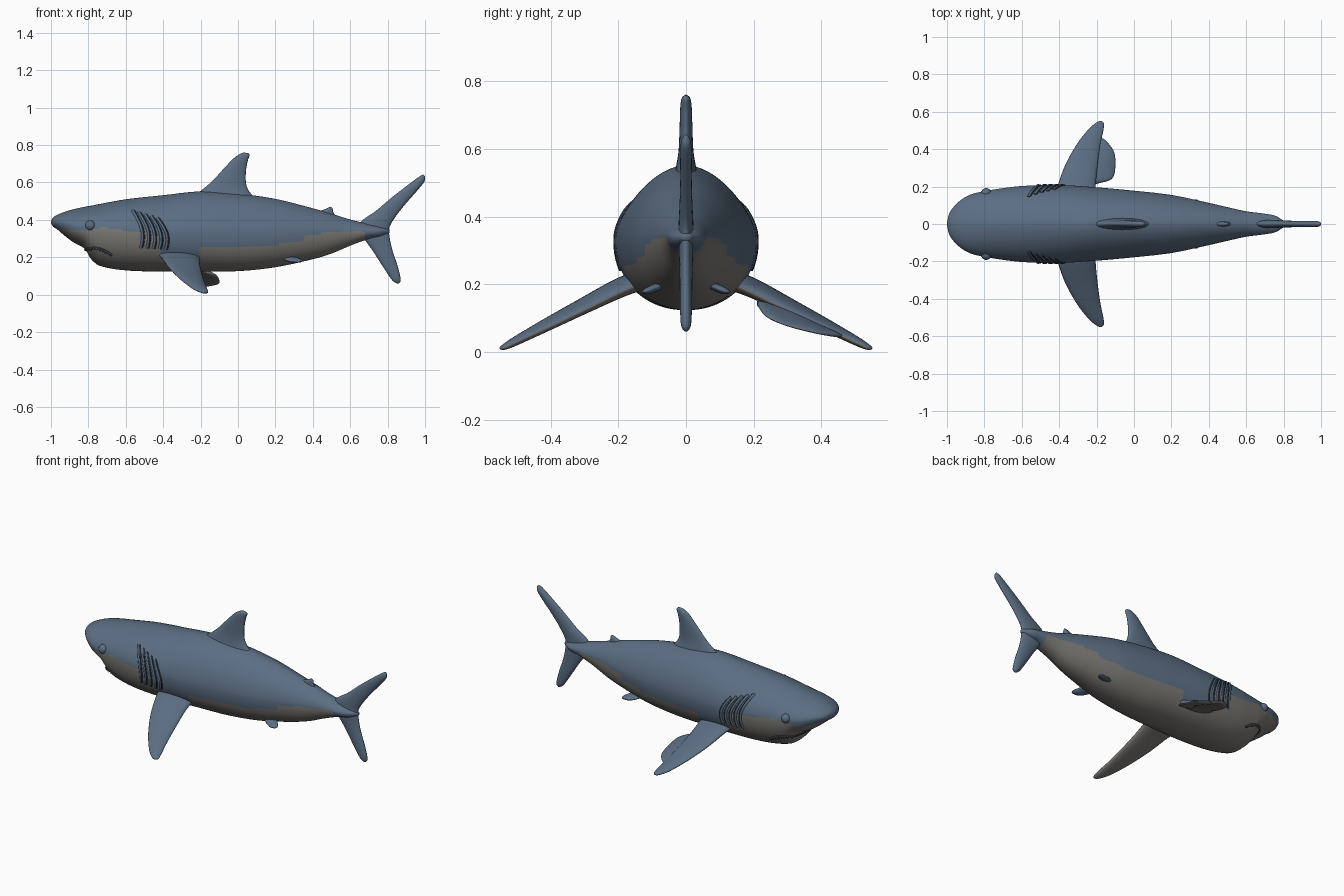
import bpy, bmesh, math
from mathutils import Vector

cube = bpy.data.objects.get("Cube")
if cube:
    bpy.data.objects.remove(cube, do_unlink=True)


def material(name, rgb):
    m = bpy.data.materials.new(name)
    m.use_nodes = True
    m.diffuse_color = (*rgb, 1)
    m.node_tree.nodes["Principled BSDF"].inputs["Base Color"].default_value = (*rgb, 1)
    return m


BLUE = material("slate blue", (.105, .155, .225))
GREY = material("belly grey", (.20, .19, .175))
DARK = material("dark crease", (.03, .04, .055))


def smooth(keys, x):
    """Cubic interpolation through rows of (position, values...)."""
    def slope(i, c):
        a, b = keys[max(i - 1, 0)], keys[min(i + 1, len(keys) - 1)]
        return (b[c] - a[c]) / (b[0] - a[0])
    i = 0
    while i < len(keys) - 2 and x > keys[i + 1][0]:
        i += 1
    a, b = keys[i], keys[i + 1]
    d = b[0] - a[0]
    t = min(max((x - a[0]) / d, 0), 1)
    out = []
    for c in range(1, len(a)):
        out.append((2*t**3 - 3*t*t + 1) * a[c] + (t**3 - 2*t*t + t) * d * slope(i, c)
                   + (3*t*t - 2*t**3) * b[c] + (t**3 - t*t) * d * slope(i + 1, c))
    return out


def loft(name, rings, rule=None):
    """Skin closed rings and cap both ends; rule(face) says which faces are grey."""
    bm = bmesh.new()
    rows = [[bm.verts.new(p) for p in ring] for ring in rings]
    n = len(rows[0])
    for a, b in zip(rows, rows[1:]):
        for j in range(n):
            k = (j + 1) % n
            bm.faces.new((a[j], a[k], b[k], b[j]))
    bm.faces.new(rows[0])
    bm.faces.new(rows[-1])
    bmesh.ops.recalc_face_normals(bm, faces=bm.faces)
    for f in bm.faces:
        f.smooth = True
        if rule and rule(f):
            f.material_index = 1
    mesh = bpy.data.meshes.new(name)
    bm.to_mesh(mesh)
    bm.free()
    for m in (BLUE, GREY):
        mesh.materials.append(m)
    obj = bpy.data.objects.new(name, mesh)
    bpy.context.collection.objects.link(obj)
    return obj


def tube(name, points, radius, mat):
    curve = bpy.data.curves.new(name, 'CURVE')
    curve.dimensions = '3D'
    curve.bevel_depth = radius
    curve.bevel_resolution = 1
    curve.use_fill_caps = True
    spline = curve.splines.new('POLY')
    spline.points.add(len(points) - 1)
    for p, co in zip(spline.points, points):
        p.co = (*co, 1)
    curve.materials.append(mat)
    obj = bpy.data.objects.new(name, curve)
    bpy.context.collection.objects.link(obj)


# Body: position, top, widest height, bottom, half width
BODY = [(-1, .395, .39, .385, .006), (-.99, .412, .39, .365, .05), (-.97, .425, .388, .352, .085),
        (-.93, .442, .382, .318, .125), (-.88, .457, .37, .28, .155), (-.82, .47, .36, .245, .172),
        (-.785, .476, .355, .19, .178), (-.74, .485, .35, .155, .186), (-.6, .51, .34, .13, .203),
        (-.4, .532, .33, .124, .208), (-.2, .552, .325, .124, .196), (0, .54, .325, .126, .178),
        (.2, .512, .325, .147, .155), (.4, .462, .33, .19, .113), (.5, .433, .335, .22, .09),
        (.6, .402, .338, .262, .068), (.7, .378, .34, .298, .055), (.76, .365, .34, .31, .042),
        (.81, .35, .34, .33, .01)]
UPPER, LOWER = 1.75, 2.15


def side_y(x, z):
    top, mid, bottom, width = smooth(BODY, x)
    q, s = (UPPER, (z - mid) / (top - mid)) if z > mid else (LOWER, (mid - z) / (mid - bottom))
    return width * max(0, 1 - min(s, 1) ** q) ** (1 / q)


def body_ring(x, n=96):
    top, mid, bottom, width = smooth(BODY, x)
    ring = []
    for j in range(n):
        a = math.tau * j / n
        c, s = math.cos(a), math.sin(a)
        q, h = (UPPER, top - mid) if s >= 0 else (LOWER, mid - bottom)
        y = math.copysign(abs(c) ** (2 / q), c) * width
        ring.append((x, y, mid + math.copysign(abs(s) ** (2 / q), s) * h))
    return ring


# Height of the edge between back and belly colours
EDGE = [(-1, .365), (-.9, .345), (-.8, .345), (-.72, .36), (-.55, .335), (-.43, .32), (-.41, .2),
        (-.21, .19), (-.2, .255), (.2, .265), (.27, .285), (.34, .28), (.36, .315), (.5, .335),
        (.67, .342), (.7, .2), (1, .2)]


def is_belly(face):
    c = face.calc_center_median()
    for (xa, za), (xb, zb) in zip(EDGE, EDGE[1:]):
        if xa <= c.x <= xb:
            return c.z < za + (zb - za) * (c.x - xa) / (xb - xa)
    return False


stations = [-1 + 1.81 * (i / 170) ** 1.25 for i in range(171)]
loft("body", [body_ring(x) for x in stations], is_belly)


def fin(name, sections, normal, rule=None, steps=5, n=24):
    """Sections run root to tip: leading point, trailing point, half thickness."""
    keys = [(i, *a, *b, t) for i, (a, b, t) in enumerate(sections)]
    normal = Vector(normal).normalized()
    rings = []
    for i in range((len(keys) - 1) * steps + 1):
        v = smooth(keys, i / steps)
        lead, trail = Vector(v[:3]), Vector(v[3:6])
        ring = []
        for j in range(n):
            a = math.tau * j / n
            ring.append(lead.lerp(trail, (1 - math.cos(a)) / 2) + normal * v[6] * math.sin(a))
        rings.append(ring)
    return loft(name, rings, rule)


def upright(rows):
    return [((a, 0, b), (c, 0, d), t) for a, b, c, d, t in rows]


# Fins on the centre line
fin("dorsal_fin", upright([
    (-.26, .51, .14, .49, .04), (-.2, .555, .075, .535, .03), (-.14, .605, .045, .585, .022),
    (-.08, .67, .042, .655, .019), (-.025, .728, .052, .715, .017),
    (.01, .752, .062, .745, .013), (.03, .76, .055, .757, .004)]), (0, 1, 0))
fin("second_dorsal_fin", upright([
    (.41, .44, .53, .41, .014), (.45, .452, .51, .44, .012), (.48, .464, .506, .458, .009),
    (.49, .469, .502, .467, .003)]), (0, 1, 0))
fin("tail_fin", upright([
    (.848, .06, .86, .06, .004), (.822, .08, .87, .082, .015), (.775, .15, .853, .155, .018),
    (.72, .235, .828, .23, .019), (.67, .31, .812, .3, .021), (.655, .385, .81, .36, .022),
    (.74, .45, .848, .425, .019), (.82, .518, .9, .49, .017), (.91, .588, .957, .555, .017),
    (.97, .632, .996, .604, .015), (.99, .643, 1, .634, .005)]), (0, 1, 0))

for s, label in ((1, "left"), (-1, "right")):
    def under(face):
        return face.normal.z < -.15

    # Pectoral and pelvic fins
    fin(label + "_pectoral_fin", [
        ((-.44, s*.12, .225), (-.2, s*.12, .21), .03), ((-.41, s*.2, .2), (-.205, s*.2, .175), .027),
        ((-.37, s*.31, .145), (-.195, s*.31, .12), .021), ((-.31, s*.42, .085), (-.18, s*.42, .067), .017),
        ((-.245, s*.505, .035), (-.163, s*.505, .028), .013),
        ((-.2, s*.543, .014), (-.16, s*.535, .013), .008), ((-.18, s*.55, .01), (-.17, s*.549, .01), .003)],
        (0, s*.47, .88), under)
    fin(label + "_pelvic_fin", [
        ((.19, s*.03, .215), (.3, s*.03, .215), .014), ((.22, s*.07, .2), (.315, s*.07, .198), .012),
        ((.265, s*.11, .182), (.345, s*.11, .182), .011), ((.3, s*.13, .176), (.34, s*.13, .176), .004)],
        (0, s*.4, .9))

    # Eye
    bpy.ops.mesh.primitive_uv_sphere_add(segments=20, ring_count=12, radius=.027,
                                         location=(-.79, s * .165, .37))
    eye = bpy.context.object
    eye.name = label + "_eye"
    eye.data.materials.append(BLUE)
    bpy.ops.object.shade_smooth()

    # Gill slits with a raised flap ahead of each
    for g in range(5):
        slit, flap = [], []
        for k in range(13):
            t = k / 12
            z = .45 - .01 * g - t * (.2 - .008 * g)
            x = -.555 + .033 * g + .04 * math.sin(math.pi * t * .8) + .02 * t
            slit.append((x, s * (side_y(x, z) + .001), z))
            flap.append((x - .009, s * (side_y(x - .009, z) - .001), z))
        tube(f"{label}_gill_slit_{g + 1}", slit, .004, DARK)
        tube(f"{label}_gill_flap_{g + 1}", flap, .008, BLUE if g > 2 else GREY if g < 0 else BLUE)

    # Mouth line and teeth
    MOUTH = [(-.815, .24), (-.8, .247), (-.77, .251), (-.735, .244), (-.7, .228), (-.675, .21)]
    lip = [(x, s * side_y(x, z), z) for x, z in MOUTH]
    tube(label + "_mouth_line", [(lip[0][0], 0, lip[0][2])] + lip, .008, DARK)
    for k in range(7):
        x = -.8 + .015 * k
        z = smooth(MOUTH, x)[0]
        bpy.ops.mesh.primitive_cone_add(vertices=6, radius1=.006, depth=.02,
                                        location=(x, s * (side_y(x, z) + .003), z - .008),
                                        rotation=(math.pi, 0, 0))
        tooth = bpy.context.object
        tooth.name = f"{label}_tooth_{k + 1}"
        tooth.data.materials.append(GREY)

# Loose lobe behind the left pectoral fin
fin("left_fin_lobe", [
    ((-.25, .21, .15), (-.2, .215, .135), .006), ((-.24, .24, .145), (-.12, .24, .105), .011),
    ((-.23, .3, .125), (-.1, .3, .078), .011), ((-.21, .38, .085), (-.105, .38, .058), .01),
    ((-.2, .43, .06), (-.14, .435, .05), .009), ((-.19, .46, .05), (-.17, .46, .047), .004)],
    (.3, .3, .9), lambda f: f.normal.z < -.15)
